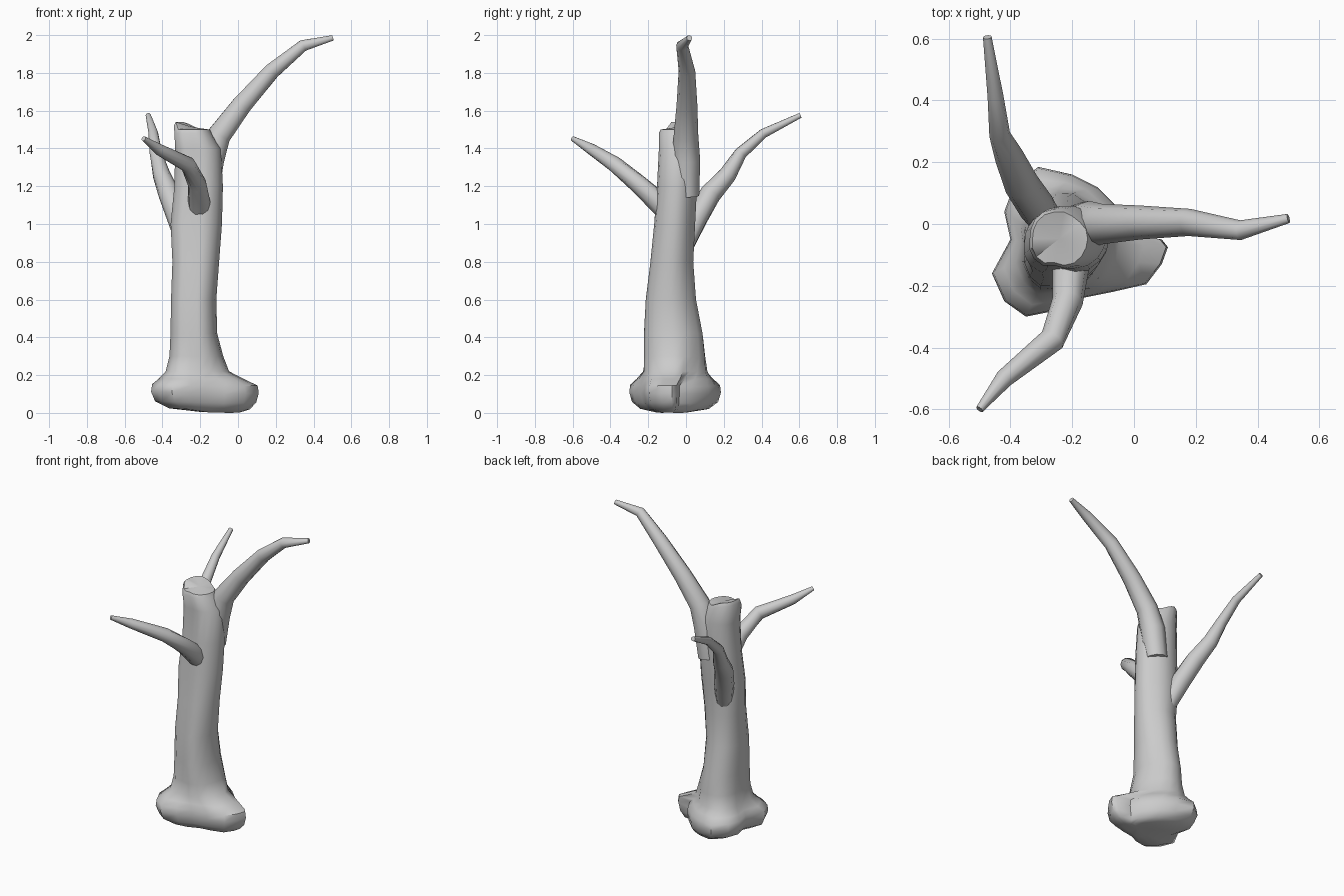
import bpy, bmesh, math
from mathutils import Vector

if "Cube" in bpy.data.objects:
    bpy.data.objects.remove(bpy.data.objects["Cube"])


def loft(name, rings):
    """Skin a list of equal-length closed rings and cap both ends."""
    bm = bmesh.new()
    loops = [[bm.verts.new(p) for p in ring] for ring in rings]
    n = len(loops[0])
    for a, b in zip(loops, loops[1:]):
        for i in range(n):
            bm.faces.new((a[i], a[(i + 1) % n], b[(i + 1) % n], b[i]))
    for loop in (loops[0], loops[-1]):
        c = bm.verts.new(sum((v.co for v in loop), Vector()) / n)
        for i in range(n):
            bm.faces.new((loop[i], loop[(i + 1) % n], c))
    bmesh.ops.recalc_face_normals(bm, faces=bm.faces)
    me = bpy.data.meshes.new(name)
    bm.to_mesh(me)
    bm.free()
    ob = bpy.data.objects.new(name, me)
    bpy.context.collection.objects.link(ob)
    bpy.ops.object.select_all(action='DESELECT')
    ob.select_set(True)
    bpy.context.view_layer.objects.active = ob
    bpy.ops.object.shade_smooth_by_angle(angle=math.radians(45))
    return ob


# Trunk: lobed root outline blending into a fluted oval shaft
root = [(.11, -.075), (.09, -.05), (0, -.035), (-.03, .03), (-.12, .12), (-.2, .16),
        (-.31, .185), (-.39, .12), (-.42, .04), (-.40, -.05), (-.46, -.16), (-.42, -.25),
        (-.35, -.30), (-.25, -.28), (-.17, -.24), (-.07, -.22), (.04, -.195), (.09, -.13)]
root_mid = Vector((-.2, -.07))
flute = [1, 1, .95, .95, 1, 1, 1.02, 1, .95, .93, 1, 1.04, 1.03, .9, 1.0, 1.04, 1.02, 1]


def root_ring(scale, z, mid):
    return [(mid[0] + (x - root_mid.x) * scale, mid[1] + (y - root_mid.y) * scale,
             z + .03 * scale * abs(x + .05)) for x, y in root]


def shaft_ring(x0, x1, y0, y1, z, blend):
    ring = []
    for i, (x, y) in enumerate(root):
        a = math.tau * i / len(root)
        # half root direction, half even spacing
        sx = (x0 + x1) / 2 + (x1 - x0) / 2 * flute[i] * math.cos(a)
        sy = (y0 + y1) / 2 + (y1 - y0) / 2 * flute[i] * math.sin(a)
        ring.append((sx + (x - sx) * blend, sy + (y - sy) * blend, z))
    return ring


rings = [root_ring(.35, .0, (-.1, -.08)), root_ring(.75, .015, (-.17, -.07)),
         root_ring(.94, .05, (-.195, -.07)), root_ring(1, .1, root_mid),
         root_ring(.98, .14, root_mid)]
for row in [(-.37, -.09, -.22, .10, .18, .6), (-.365, -.10, -.22, .10, .22, .25),
            (-.365, -.09, -.225, .10, .30, .06), (-.365, -.11, -.225, .09, .42, 0),
            (-.362, -.115, -.215, .055, .60, 0), (-.355, -.10, -.19, .04, .80, 0),
            (-.365, -.085, -.17, .05, 1.0, 0), (-.345, -.08, -.155, .06, 1.2, 0),
            (-.34, -.09, -.145, .06, 1.4, 0)]:
    rings.append(shaft_ring(*row))
# Broken stump top, higher at the left
for x0, x1, y0, y1, z in [(-.345, -.14, -.145, .05, 1.48), (-.335, -.15, -.135, .04, 1.5)]:
    rings.append([(x, y, z + .04 * min(1, max(0, (-.2 - x) / .08)) * (y > -.1))
                  for x, y, z in shaft_ring(x0, x1, y0, y1, z, 0)])
loft("trunk", rings)


def branch(name, path, sides=10):
    """Tapered limb; each path point is x, y, z, radius."""
    pts = [Vector(p[:3]) for p in path]
    out = []
    for i, p in enumerate(pts):
        t = (pts[min(i + 1, len(pts) - 1)] - pts[max(i - 1, 0)]).normalized()
        u = t.cross(Vector((0, 0, 1))).normalized()
        v = u.cross(t)
        out.append([p + path[i][3] * (u * math.cos(math.tau * k / sides)
                                      + v * math.sin(math.tau * k / sides))
                    for k in range(sides)])
    loft(name, out)


# Three limbs
branch("right_branch", [(-.17, 0, 1.15, .07), (-.145, .0, 1.34, .075), (-.10, .0, 1.47, .065),
                        (.02, .005, 1.63, .055), (.18, .005, 1.81, .044),
                        (.345, -.02, 1.945, .032), (.50, .018, 1.985, .015)])
branch("back_branch", [(-.27, -.01, .88, .05), (-.315, .055, 1.03, .06),
                       (-.365, .13, 1.16, .057), (-.405, .22, 1.26, .047),
                       (-.435, .29, 1.375, .034), (-.448, .41, 1.48, .026),
                       (-.475, .605, 1.575, .014)])
branch("front_branch", [(-.20, -.04, 1.0, .05), (-.205, -.14, 1.11, .06),
                        (-.215, -.25, 1.21, .05), (-.265, -.375, 1.315, .042),
                        (-.42, -.50, 1.395, .03), (-.50, -.60, 1.452, .013)])
